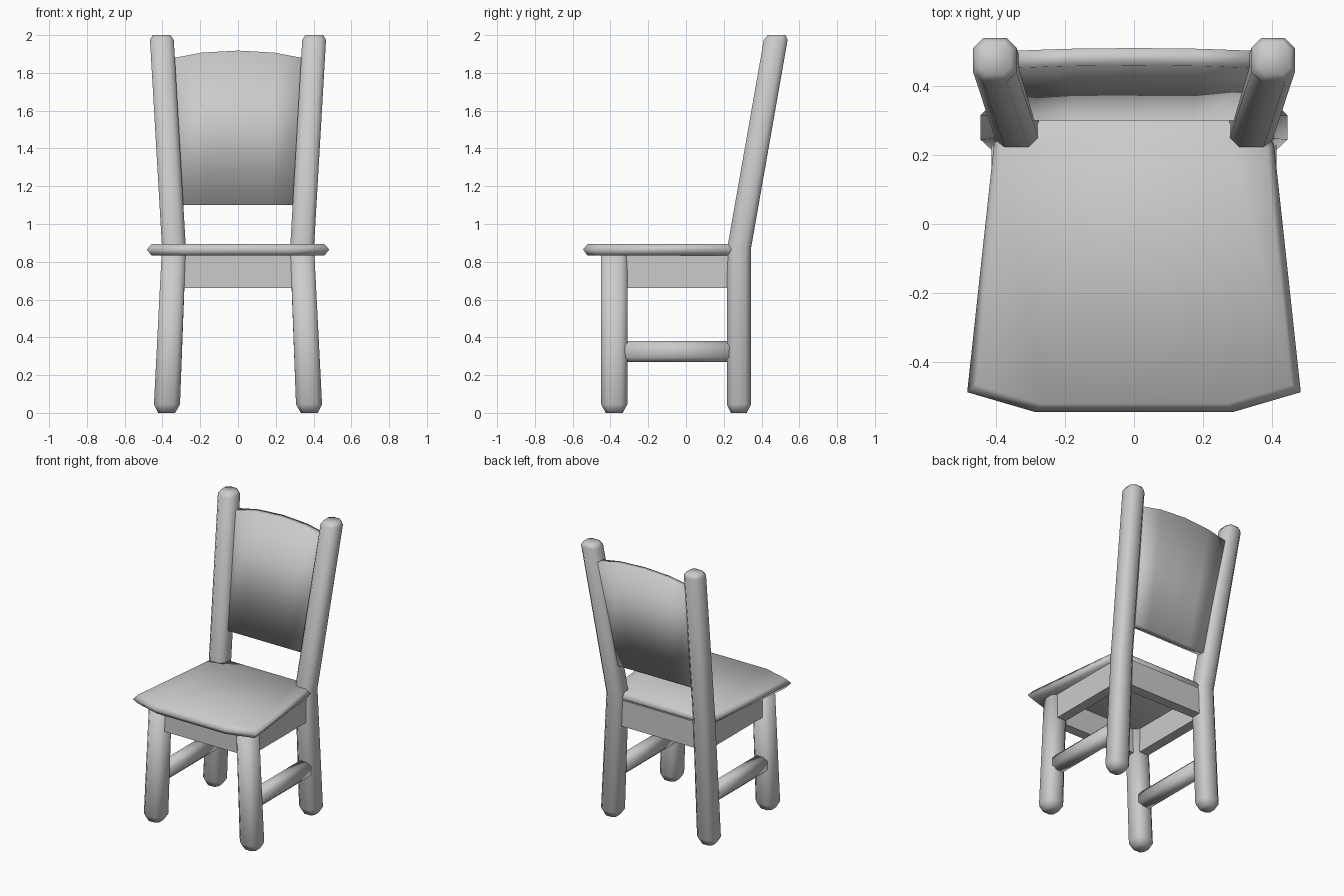
import bpy
import bmesh

if "Cube" in bpy.data.objects:
    bpy.data.objects.remove(bpy.data.objects["Cube"])


def finish(name, bm, smooth=True):
    bmesh.ops.recalc_face_normals(bm, faces=bm.faces[:])
    mesh = bpy.data.meshes.new(name)
    bm.to_mesh(mesh)
    bm.free()
    for p in mesh.polygons:
        p.use_smooth = smooth
    obj = bpy.data.objects.new(name, mesh)
    bpy.context.collection.objects.link(obj)
    return obj


def loft(name, rings, smooth=True):
    """Skin a list of equal-length closed rings and cap both ends."""
    bm = bmesh.new()
    vs = [[bm.verts.new(p) for p in ring] for ring in rings]
    n = len(vs[0])
    for a, b in zip(vs, vs[1:]):
        for i in range(n):
            j = (i + 1) % n
            bm.faces.new((a[i], a[j], b[j], b[i]))
    bm.faces.new(vs[0][::-1])
    bm.faces.new(vs[-1])
    return finish(name, bm, smooth)


def octagon(a, b, c=0.55):
    """Square section of half sizes a, b with chamfered corners."""
    return [(a, -b * c), (a, b * c), (a * c, b), (-a * c, b),
            (-a, b * c), (-a, -b * c), (-a * c, -b), (a * c, -b)]


def leg(name, side, stations):
    loft(name, [[(side * x + u, y + v, z) for u, v in octagon(a, b)]
                for x, y, z, a, b in stations])


def box(name, p, q, thick, z0, z1):
    """Upright board running from p to q in plan."""
    dx, dy = q[0] - p[0], q[1] - p[1]
    l = (dx * dx + dy * dy) ** 0.5
    nx, ny = -dy / l * thick / 2, dx / l * thick / 2
    plan = [(p[0] + nx, p[1] + ny), (p[0] - nx, p[1] - ny),
            (q[0] - nx, q[1] - ny), (q[0] + nx, q[1] + ny)]
    loft(name, [[(x, y, z) for x, y in plan] for z in (z0, z1)], False)


for side, tag in ((-1, "left"), (1, "right")):
    # Front legs
    leg("front_leg_" + tag, side, [
        (0.378, -0.38, 0.0, 0.045, 0.045), (0.376, -0.38, 0.045, 0.069, 0.069),
        (0.341, -0.38, 0.85, 0.063, 0.069)])
    # Back legs continuing into leaning posts
    leg("back_post_" + tag, side, [
        (0.378, 0.28, 0.0, 0.042, 0.042), (0.376, 0.28, 0.045, 0.069, 0.064),
        (0.339, 0.281, 0.87, 0.063, 0.063), (0.403, 0.475, 1.975, 0.063, 0.063),
        (0.404, 0.48, 2.0, 0.047, 0.047)])
    # Side stretchers
    loft("side_stretcher_" + tag,
         [[(side * 0.362 + u, y, 0.325 + v) for u, v in octagon(0.05, 0.055)]
          for y in (-0.36, 0.26)])
    # Side aprons
    box("side_apron_" + tag, (side * 0.345, -0.37), (side * 0.345, 0.27),
        0.07, 0.66, 0.845)

# Front and back aprons
box("front_apron", (-0.33, -0.38), (0.33, -0.38), 0.07, 0.66, 0.845)
box("back_apron", (-0.33, 0.28), (0.33, 0.28), 0.07, 0.66, 0.845)

# Seat with pointed rim
half = [(0.285, -0.545), (0.483, -0.487), (0.405, 0.235), (0.285, 0.318)]
outline = half + [(-x, y) for x, y in reversed(half)]


def seat_ring(inset, z):
    sx, sy = 1 - inset / 0.45, 1 - inset / 0.43
    return [(x * sx, -0.11 + (y + 0.11) * sy, z) for x, y in outline]


loft("seat", [seat_ring(0.024, 0.832), seat_ring(0, 0.865), seat_ring(0.024, 0.895)])

# Arched back panel leaning with the posts
rings = []
for x, top in ((-1, 1.87), (-0.5, 1.907), (0, 1.918), (0.5, 1.907), (1, 1.87)):
    ring = []
    for z, off in ((1.1, 0), (top, 0), (top, 0.05), (1.1, 0.05)):
        w = 0.34 + (z - 1.1) * 0.06
        ring.append((x * w, 0.30 + (z - 1.1) * 0.195 + off, z))
    rings.append(ring)
loft("back_panel", rings)
